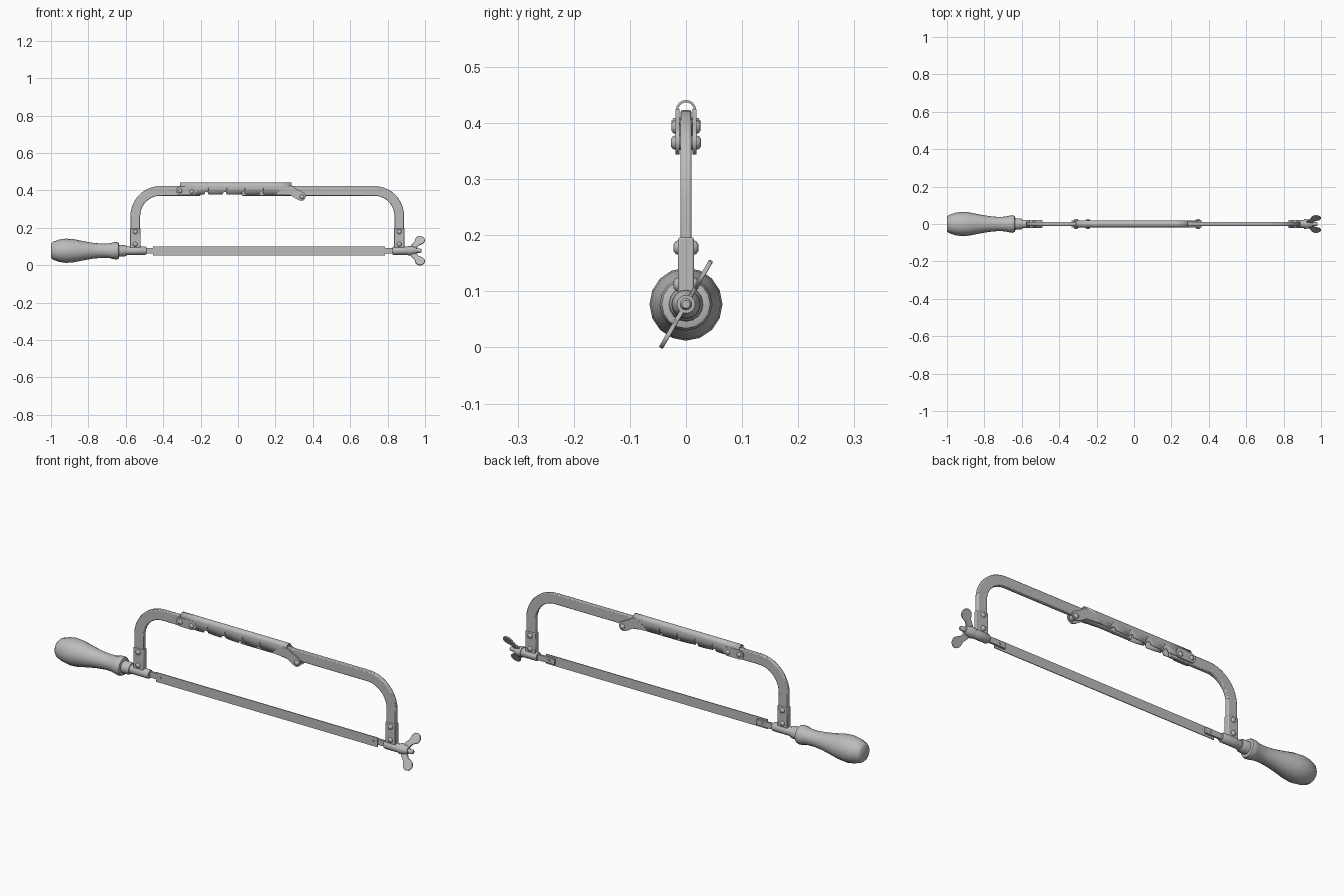
import bpy, bmesh, math
from mathutils import Matrix, Vector

cube = bpy.data.objects.get("Cube")
if cube:
    bpy.data.objects.remove(cube)

# One plain grey metal for everything
GREY = (0.5, 0.5, 0.5, 1)
metal = bpy.data.materials.new("plain_grey")
metal.use_nodes = True
metal.diffuse_color = GREY
metal.node_tree.nodes["Principled BSDF"].inputs["Base Color"].default_value = GREY

AXIS_Z = 0.077


def finish(name, bm, smooth=40, bevel=0):
    bmesh.ops.recalc_face_normals(bm, faces=bm.faces)
    mesh = bpy.data.meshes.new(name)
    bm.to_mesh(mesh)
    bm.free()
    mesh.materials.append(metal)
    ob = bpy.data.objects.new(name, mesh)
    bpy.context.collection.objects.link(ob)
    if bevel:
        mod = ob.modifiers.new("bevel", 'BEVEL')
        mod.width, mod.segments, mod.limit_method = bevel, 2, 'ANGLE'
    bpy.ops.object.select_all(action='DESELECT')
    ob.select_set(True)
    bpy.context.view_layer.objects.active = ob
    bpy.ops.object.shade_smooth_by_angle(angle=math.radians(smooth))
    return ob


def lathe(name, profile, origin, along_y=False, sides=16, smooth=40):
    """Turn (distance, radius) pairs around the x axis, or the y axis."""
    bm = bmesh.new()
    rings = []
    for d, r in profile:
        ring = []
        for i in range(sides):
            a = 2 * math.pi * i / sides
            u, v = r * math.cos(a), r * math.sin(a)
            p = (u, d, v) if along_y else (d, u, v)
            ring.append(bm.verts.new(Vector(p) + Vector(origin)))
        rings.append(ring)
    for a, b in zip(rings, rings[1:]):
        for i in range(sides):
            j = (i + 1) % sides
            bm.faces.new((a[i], a[j], b[j], b[i]))
    bm.faces.new(rings[0])
    bm.faces.new(rings[-1])
    return finish(name, bm, smooth)


def plate(name, outline, y0, y1, bevel=0, matrix=None):
    """Extrude an (x, z) outline from y0 to y1."""
    bm = bmesh.new()
    face = bm.faces.new([bm.verts.new((x, y0, z)) for x, z in outline])
    new = bmesh.ops.extrude_face_region(bm, geom=[face])["geom"]
    moved = [v for v in new if isinstance(v, bmesh.types.BMVert)]
    bmesh.ops.translate(bm, verts=moved, vec=(0, y1 - y0, 0))
    if matrix:
        bm.transform(matrix)
    return finish(name, bm, 30, bevel)


def box(name, x0, x1, y0, y1, z0, z1, bevel=0):
    return plate(name, [(x0, z0), (x1, z0), (x1, z1), (x0, z1)], y0, y1, bevel)


def arc(cx, cz, r, a0, a1, n=10):
    angles = [math.radians(a0 + (a1 - a0) * i / n) for i in range(n + 1)]
    return [(cx + r * math.cos(a), cz + r * math.sin(a)) for a in angles]


def rivet(name, x, z, reach, r=0.013):
    profile = [(reach, r * 0.5), (reach - 0.004, r * 0.9), (reach - 0.01, r)]
    lathe(name, [(-d, s) for d, s in profile] + profile[::-1], (x, 0, z), True, 12, 60)


# Turned handle and ferrule
lathe("handle", [(-1, 0.038), (-0.99, 0.048), (-0.955, 0.06), (-0.92, 0.065),
                 (-0.88, 0.062), (-0.83, 0.052), (-0.78, 0.043), (-0.73, 0.038),
                 (-0.69, 0.039), (-0.665, 0.045), (-0.65, 0.047), (-0.638, 0.043),
                 (-0.635, 0.034)], (0, 0, AXIS_Z), smooth=50)
lathe("ferrule", [(-0.64, 0.031), (-0.605, 0.03), (-0.595, 0.026)], (0, 0, AXIS_Z))

# Bent frame bars, one on each side of the adjustable spine
for side, sign, outer, end in (("rear", -1, 0.575, -0.2), ("front", 1, 0.888, 0.02)):
    top, width, radius = 0.423, 0.052, 0.16
    cx, cz = outer - radius, top - radius
    outline = [(outer, 0.1)] + arc(cx, cz, radius, 0, 90) + [(sign * end, top)]
    outline += [(sign * end, top - width)] + arc(cx, cz, radius - width, 90, 0)
    outline += [(outer - width, 0.1)]
    plate(side + "_frame_bar", [(sign * x, z) for x, z in outline], -0.01, 0.01, 0.004)

    # Riveted leg clip and the sleeve below it
    mid = sign * (outer - width / 2)
    box(side + "_leg_clip", mid - 0.028, mid + 0.028, -0.014, 0.014, 0.085, 0.196, 0.003)
    for i, z in enumerate((0.112, 0.178)):
        rivet(f"{side}_leg_rivet_{i + 1}", mid, z, 0.022)

lathe("rear_sleeve", [(-0.6, 0.02), (-0.595, 0.022), (-0.495, 0.022), (-0.49, 0.019)],
      (0, 0, AXIS_Z))
lathe("front_sleeve", [(0.825, 0.019), (0.83, 0.022), (0.91, 0.022), (0.915, 0.019)],
      (0, 0, AXIS_Z))

# Flat tangs, blade and blade pins
box("rear_tang", -0.5, -0.4, -0.003, 0.008, 0.062, 0.092, 0.002)
box("front_tang", 0.73, 0.83, -0.003, 0.008, 0.062, 0.092, 0.002)
box("blade", -0.455, 0.785, -0.007, -0.003, 0.052, 0.1)
for name, x in (("rear_pin", -0.43), ("front_pin", 0.76)):
    lathe(name, [(-0.011, 0.006), (0.011, 0.006)], (x, 0, AXIS_Z), True, 10)

# Folded sheet spine: each station is x, lower edge height, inward pinch
stations = [(-0.31, 0.378, 0), (-0.18, 0.378, 0)]
for i in range(4):
    x = -0.175 + i * 0.098
    stations += [(x, 0.39, 0), (x + 0.014, 0.39, 0), (x + 0.017, 0.377, 0.009),
                 (x + 0.055, 0.378, 0.002), (x + 0.093, 0.378, 0)]
stations += [(0.225, 0.378, 0), (0.285, 0.37, 0)]
bm = bmesh.new()
rows = []
for x, low, pinch in stations:
    half = 0.016
    section = [(half - pinch, low), (half, 0.412)]
    section += arc(0, 0.423, half, 0, 180, 8)
    section += [(-half, 0.412), (pinch - half, low)]
    rows.append([bm.verts.new((x, y, z)) for y, z in section])
for a, b in zip(rows, rows[1:]):
    for i in range(len(a) - 1):
        bm.faces.new((a[i], a[i + 1], b[i + 1], b[i]))
spine = finish("folded_spine", bm, 30)
sheet = spine.modifiers.new("sheet_thickness", 'SOLIDIFY')
sheet.thickness, sheet.offset = 0.004, 0

# Rounded end cheeks and hooked tails on both sides of the spine
ear = arc(-0.31, 0.397, 0.023, 90, 270) + arc(-0.245, 0.397, 0.023, -90, 90)
tail = [(0.2, 0.378), (0.28, 0.374), (0.315, 0.352)] + arc(0.338, 0.368, 0.024, -120, 60)
tail += [(0.31, 0.408), (0.288, 0.425), (0.25, 0.418)]
for side, s in (("right", -1), ("left", 1)):
    plate(side + "_spine_ear", ear, s * 0.013, s * 0.019)
    plate(side + "_spine_tail", tail, s * 0.012, s * 0.0185)
rivet("spine_rivet_rear", -0.31, 0.397, 0.026)
rivet("spine_rivet_front", -0.247, 0.393, 0.026)
rivet("spine_tail_rivet", 0.342, 0.365, 0.027)

# Wing nut with its screw tip
lathe("wing_nut_hub", [(0.91, 0.026), (0.925, 0.025), (0.95, 0.019), (0.955, 0.016)],
      (0, 0, AXIS_Z))
lathe("screw_tip", [(0.95, 0.011), (0.976, 0.011), (0.982, 0.007)], (0, 0, AXIS_Z), sides=12)
wing = [(0.915, 0.01), (0.925, 0.032), (0.943, 0.052)]
wing += arc(0.973, 0.064, 0.026, 150, -50) + [(0.965, 0.032), (0.952, 0.01)]
for i, turn in enumerate((-30, 150)):
    place = Matrix.Translation((0, 0, AXIS_Z)) @ Matrix.Rotation(math.radians(turn), 4, 'X')
    plate(f"nut_wing_{i + 1}", wing, -0.004, 0.004, 0.002, place)
